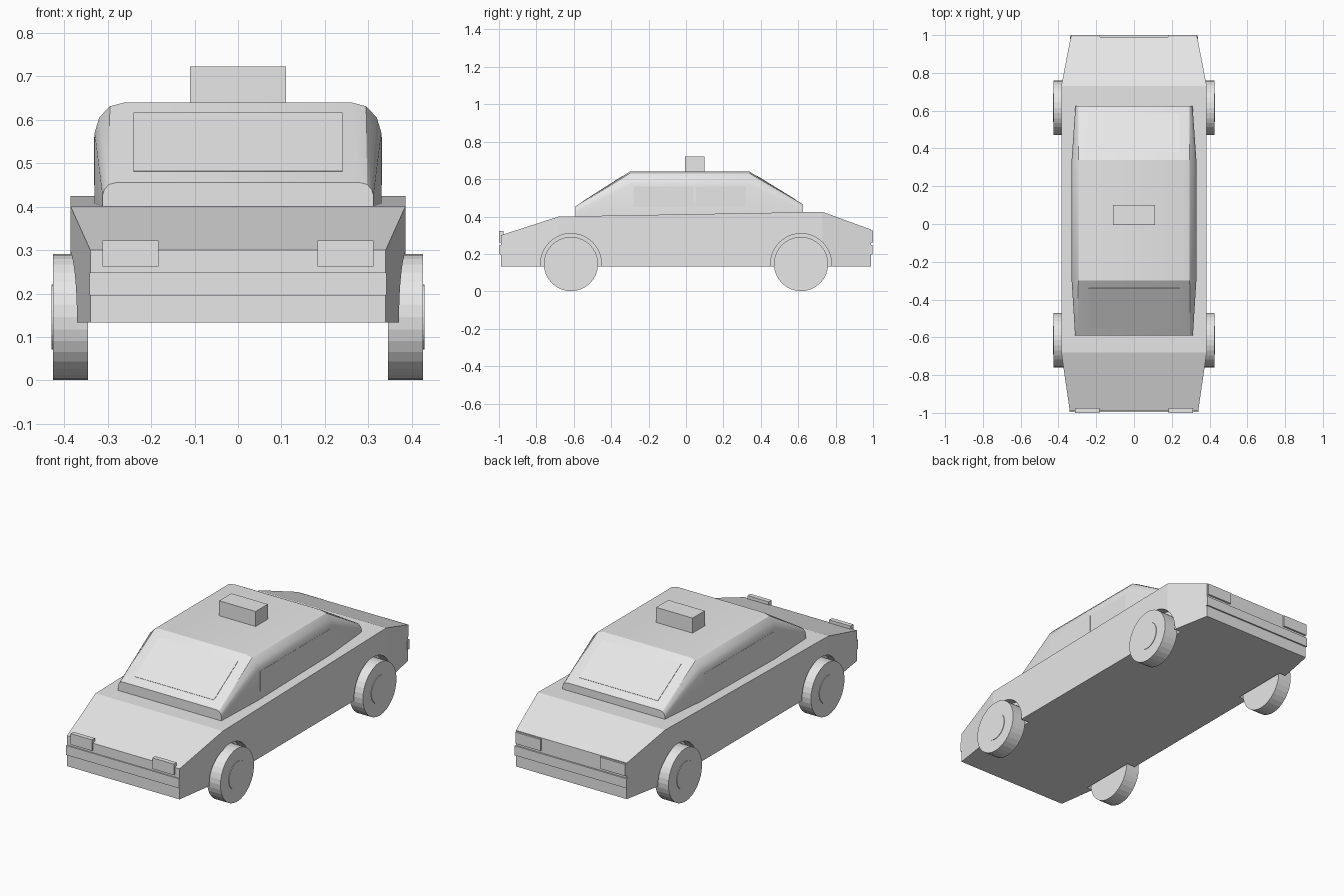
import bpy, bmesh, math
from mathutils import Vector

cube = bpy.data.objects.get("Cube")
if cube:
    bpy.data.objects.remove(cube, do_unlink=True)

grey = bpy.data.materials.new("plain grey")
grey.use_nodes = True
grey.diffuse_color = (0.8, 0.8, 0.8, 1)
grey.node_tree.nodes["Principled BSDF"].inputs["Base Color"].default_value = (0.8, 0.8, 0.8, 1)


def finish(name, bm):
    bmesh.ops.recalc_face_normals(bm, faces=bm.faces)
    mesh = bpy.data.meshes.new(name)
    bm.to_mesh(mesh)
    bm.free()
    mesh.materials.append(grey)
    obj = bpy.data.objects.new(name, mesh)
    bpy.context.collection.objects.link(obj)
    return obj


def loft(name, sections):
    """Skin a row of closed sections and cap both ends."""
    bm = bmesh.new()
    rings = [[bm.verts.new(p) for p in s] for s in sections]
    n = len(rings[0])
    for a, b in zip(rings, rings[1:]):
        for i in range(n):
            j = (i + 1) % n
            bm.faces.new((a[i], a[j], b[j], b[i]))
    bm.faces.new(rings[0])
    bm.faces.new(rings[-1])
    return finish(name, bm)


def box(name, x0, x1, y0, y1, z0, z1):
    return loft(name, [[(x0, y, z0), (x1, y, z0), (x1, y, z1), (x0, y, z1)] for y in (y0, y1)])


def plate(name, corners, out, thickness=0.002):
    """Thin pane lying on a surface, raised along its outward normal."""
    push = Vector(out).normalized() * thickness
    pts = [Vector(c) for c in corners]
    return loft(name, [[p - push for p in pts], [p + push for p in pts]])


def disc(name, radius, x0, x1, y, z, sides=32):
    return loft(name, [[(x, y + radius * math.cos(2 * math.pi * i / sides),
                         z + radius * math.sin(2 * math.pi * i / sides))
                        for i in range(sides)] for x in (x0, x1)])


# Lower body: wedge nose, long shoulder, sloping boot
BASE = 0.133
body = loft("body", [
    [(-w, y, BASE), (w, y, BASE), (w, y, top), (-w, y, top)]
    for y, w, top in ((-0.99, 0.34, 0.30), (-0.68, 0.385, 0.40),
                      (0.73, 0.385, 0.425), (0.99, 0.335, 0.33))])

# Wheels, hubs and wheel arches
WHEEL_Z = 0.146
for side, label in ((1, "left"), (-1, "right")):
    for y, end in ((-0.615, "front"), (0.615, "rear")):
        name = f"{end}_{label}"
        cutter = disc("arch_cutter", 0.163, side * 0.335, side * 0.5, y, WHEEL_Z, 48)
        cutter.hide_render = True
        mod = body.modifiers.new("arch", 'BOOLEAN')
        mod.operation = 'DIFFERENCE'
        mod.solver = 'EXACT'
        mod.object = cutter
        bpy.context.view_layer.objects.active = body
        bpy.ops.object.modifier_apply(modifier=mod.name)
        bpy.data.objects.remove(cutter, do_unlink=True)
        disc(name + "_wheel", 0.145, side * 0.345, side * 0.426, y, WHEEL_Z)
        disc(name + "_hub", 0.075, side * 0.42, side * 0.429, y, WHEEL_Z)


# Cabin: rounded roof corners that tighten toward the screens
def cabin_section(y, w, top, rx, rz):
    half = [(w, 0.38), (w, top - rz), (w - 0.15 * rx, top - 0.5 * rz),
            (w - 0.5 * rx, top - 0.13 * rz), (w - rx, top)]
    return [(x, y, z) for x, z in half] + [(-x, y, z) for x, z in reversed(half)]


cabin = loft("cabin", [cabin_section(*s) for s in (
    (-0.59, 0.312, 0.455, 0.03, 0.03), (-0.30, 0.33, 0.64, 0.07, 0.07),
    (0.34, 0.33, 0.64, 0.07, 0.07), (0.625, 0.31, 0.465, 0.03, 0.03))])
bpy.ops.object.select_all(action='DESELECT')
cabin.select_set(True)
bpy.context.view_layer.objects.active = cabin
bpy.ops.object.shade_smooth_by_angle(angle=math.radians(28))

# Window panes
plate("windscreen", [(-0.24, -0.55, 0.4805), (0.24, -0.55, 0.4805),
                     (0.24, -0.34, 0.6145), (-0.24, -0.34, 0.6145)], (0, -0.638, 1))
plate("rear_window", [(-0.24, 0.585, 0.4896), (0.24, 0.585, 0.4896),
                      (0.24, 0.38, 0.6154), (-0.24, 0.38, 0.6154)], (0, 0.614, 1))
for side, label in ((1, "left"), (-1, "right")):
    for y0, y1, end in ((-0.28, 0.04, "front"), (0.05, 0.32, "rear")):
        plate(f"{end}_{label}_window", [(side * 0.33, y, z) for y, z in (
            (y0, 0.45), (y1, 0.45), (y1, 0.56), (y0, 0.56))], (side, 0, 0), 0.001)

# Roof sign
box("roof_sign", -0.11, 0.11, -0.005, 0.1, 0.63, 0.722)

# Lights and bumpers
for side, label in ((1, "left"), (-1, "right")):
    box(f"{label}_headlight", side * 0.183, side * 0.312, -1.0, -0.975, 0.262, 0.322)
    box(f"{label}_tail_light", side * 0.18, side * 0.332, 0.98, 1.0, 0.262, 0.325)
box("front_bumper", -0.342, 0.342, -0.996, -0.98, 0.196, 0.248)
box("rear_bumper", -0.338, 0.338, 0.98, 0.998, 0.196, 0.248)
